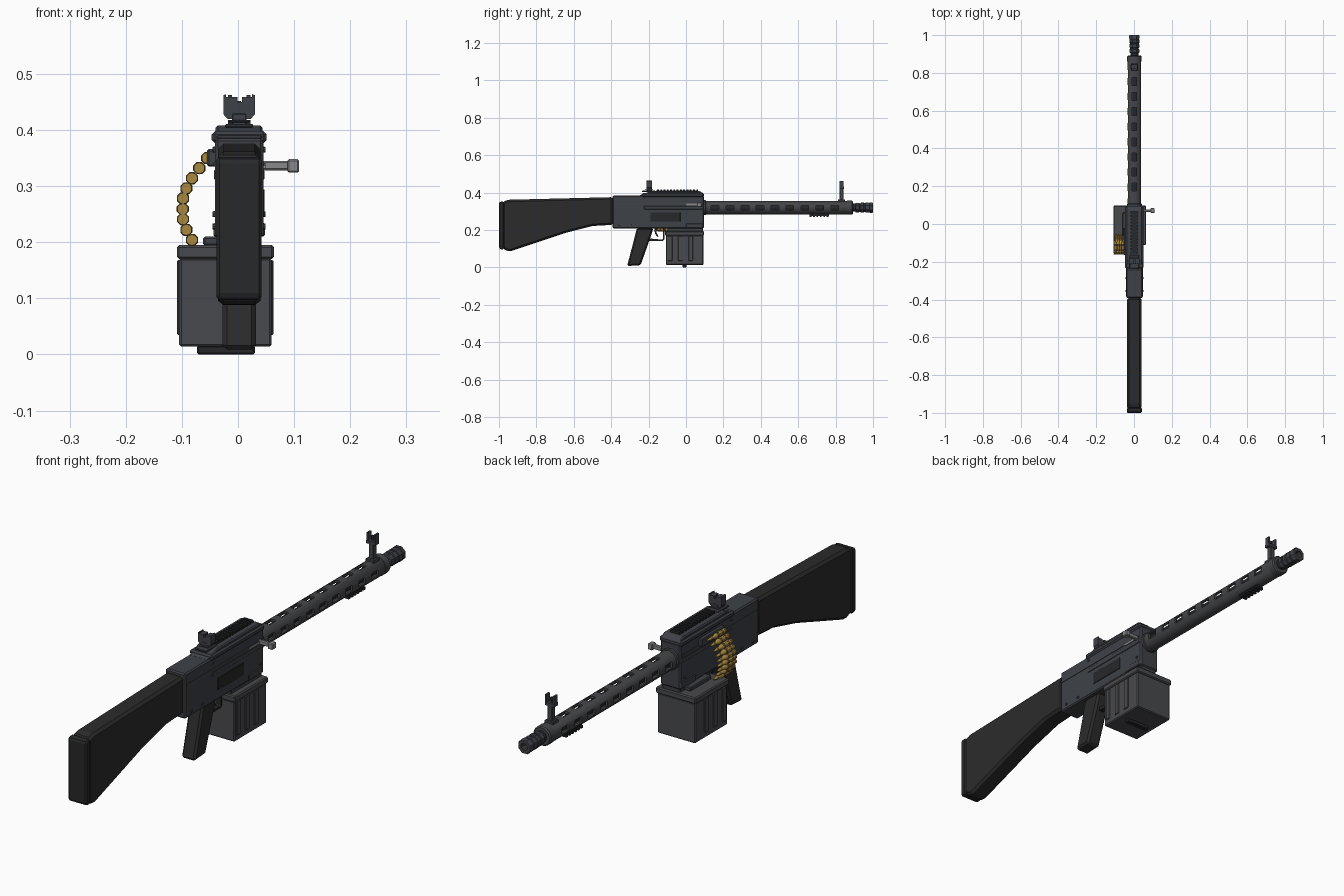
import bpy, bmesh, math
from mathutils import Matrix, Vector

if "Cube" in bpy.data.objects:
    bpy.data.objects.remove(bpy.data.objects["Cube"])

CX, BZ = 0.002, 0.32          # centre plane and bore height


def mat(name, r, g, b):
    m = bpy.data.materials.new(name)
    m.diffuse_color = (r, g, b, 1)
    m.use_nodes = True
    m.node_tree.nodes["Principled BSDF"].inputs["Base Color"].default_value = m.diffuse_color
    return m


STEEL = mat("steel", .048, .053, .062)
DARK = mat("dark_steel", .02, .021, .023)
POLY = mat("polymer", .024, .024, .025)
BOX = mat("box_paint", .066, .067, .074)
BARREL = mat("barrel_steel", .06, .061, .066)
LIGHT = mat("bare_metal", .25, .25, .26)
BRASS = mat("brass", .40, .25, .05)
LINK = mat("links", .15, .10, .04)


def finish(name, bm, m, bevel=0, smooth=False):
    bmesh.ops.recalc_face_normals(bm, faces=bm.faces)
    me = bpy.data.meshes.new(name)
    bm.to_mesh(me)
    bm.free()
    ob = bpy.data.objects.new(name, me)
    bpy.context.collection.objects.link(ob)
    me.materials.append(m)
    if bevel:
        b = ob.modifiers.new("bevel", 'BEVEL')
        b.width, b.segments, b.limit_method = bevel, 1, 'ANGLE'
    if smooth:
        bpy.ops.object.select_all(action='DESELECT')
        ob.select_set(True)
        bpy.context.view_layer.objects.active = ob
        bpy.ops.object.shade_smooth_by_angle(angle=math.radians(35))
    return ob


def boxes(name, m, *bounds, bevel=0):
    """One object from boxes (x0, x1, y0, y1, z0, z1)."""
    bm = bmesh.new()
    for x0, x1, y0, y1, z0, z1 in bounds:
        c = Matrix.Translation(((x0 + x1) / 2, (y0 + y1) / 2, (z0 + z1) / 2))
        bmesh.ops.create_cube(bm, size=1, matrix=c @ Matrix.Diagonal((x1 - x0, y1 - y0, z1 - z0, 1)))
    return finish(name, bm, m, bevel)


def prism(name, m, pts, half, bevel=0, axis='x', at=0.0):
    """Extrude a (y,z) profile across x, or an (x,z) profile along y."""
    bm = bmesh.new()
    if axis == 'x':
        vs = [bm.verts.new((CX - half, a, b)) for a, b in pts]
        d = Vector((2 * half, 0, 0))
    else:
        vs = [bm.verts.new((CX + a, at - half, b)) for a, b in pts]
        d = Vector((0, 2 * half, 0))
    r = bmesh.ops.extrude_face_region(bm, geom=[bm.faces.new(vs)])
    bmesh.ops.translate(bm, vec=d, verts=[v for v in r['geom'] if isinstance(v, bmesh.types.BMVert)])
    bmesh.ops.recalc_face_normals(bm, faces=bm.faces)
    return finish(name, bm, m, bevel)


def lathe(name, m, prof, centres=((CX, BZ),), n=16, closed=False):
    """Revolve a (y, radius) profile about y, at each (x, z) centre."""
    bm = bmesh.new()
    for cx, cz in centres:
        rings = []
        for y, r in prof:
            rings.append([bm.verts.new((cx + r * math.cos((i + .5) * math.tau / n), y,
                                        cz + r * math.sin((i + .5) * math.tau / n))) for i in range(n)])
        pairs = list(zip(rings, rings[1:])) + ([(rings[-1], rings[0])] if closed else [])
        for a, b in pairs:
            for i in range(n):
                bm.faces.new((a[i], a[(i + 1) % n], b[(i + 1) % n], b[i]))
        if not closed:
            bm.faces.new(rings[0])
            bm.faces.new(rings[-1])
    return finish(name, bm, m, smooth=True)


# stock and butt plate
prism("stock", POLY, [(-.98, .352), (-.95, .362), (-.39, .376), (-.39, .228), (-.50, .222), (-.645, .185),
                      (-.945, .085), (-.98, .10)], .038, .010)
prism("butt_plate", DARK, [(-1, .105), (-1, .345), (-.993, .352), (-.973, .352), (-.973, .097), (-.993, .097)],
      .040, .005)

# receiver, feed cover, top plate
boxes("receiver", STEEL, (CX - .043, CX + .043, -.392, .095, .208, .385), bevel=.005)
boxes("feed_cover", STEEL, (CX - .049, CX + .049, -.235, .095, .376, .398), bevel=.006)
prism("cover_top", STEEL, [(-.252, .384), (-.19, .408), (.075, .408), (.092, .396), (.092, .384)], .042, .004)
boxes("front_trunnion", STEEL, (CX - .046, CX + .046, .0, .09, .21, .235), (CX - .045, CX + .045, -.225, .09, .31, .33),
      bevel=.003)

# mirrored side details
for side, s in (("right", 1), ("left", -1)):
    def sx(a, b):
        return tuple(sorted((CX + s * a, CX + s * b)))
    boxes(side + "_side_rib", BARREL, (*sx(.04, .0455), -.385, .085, .336, .342))
    bm = bmesh.new()
    for y, z in ((-.355, .228), (-.285, .228), (.07, .25), (-.22, .365)):
        bmesh.ops.create_cone(bm, cap_ends=True, segments=8, radius1=.006, radius2=.005, depth=.008,
                              matrix=Matrix.Translation((CX + s * .043, y, z)) @ Matrix.Rotation(s * math.pi / 2, 4, 'Y'))
    finish(side + "_rivets", bm, BARREL)
boxes("ejection_port", DARK, (CX + .04, CX + .0455, -.19, -.03, .246, .294), bevel=.001)

# charging handle
boxes("charging_handle", LIGHT, (CX + .04, .095, .064, .078, .328, .345), (.088, .109, .058, .084, .324, .348), bevel=.003)
boxes("handle_slot", LIGHT, (CX + .04, CX + .047, .0, .075, .331, .341))

# top rail with teeth
boxes("top_rail", DARK, (CX - .016, CX + .016, -.16, .06, .404, .411),
      *[(CX - .02, CX + .02, -.155 + i * .0175, -.145 + i * .0175, .408, .418) for i in range(13)])

# rear sight
boxes("rear_sight_base", STEEL, (CX - .025, CX + .025, -.235, -.165, .404, .411),
      (CX - .013, CX + .013, -.212, -.182, .408, .43), (CX - .02, CX + .02, -.218, -.176, .413, .418), bevel=.002)
notch = [(-.028, .462), (-.028, .428), (-.021, .42), (.021, .42), (.028, .428), (.028, .462), (.023, .464),
         (.023, .459), (.005, .459), (.005, .450), (-.003, .450), (-.003, .459), (-.023, .459), (-.023, .464)]
prism("rear_sight", STEEL, notch, .014, axis='y', at=-.197)

# slotted barrel jacket
jacket = lathe("barrel_jacket", BARREL, [(.09, .037), (.885, .037), (.89, .034), (.89, .028), (.09, .028)], closed=True)
cuts = []
for i in range(9):
    y = .155 + i * .08
    for s in (1, -1):
        x0, x1 = sorted((CX + s * .022, CX + s * .06))
        cuts.append((x0, x1, y - .021, y + .021, BZ - .012, BZ + .012))
    if i < 9:
        cuts.append((CX - .012, CX + .012, y + .019, y + .061 if i < 8 else y + .03, BZ + .022, BZ + .06))
cutter = boxes("slot_cutter", DARK, *cuts)
cutter.hide_render = True
cutter.hide_set(True)
b = jacket.modifiers.new("slots", 'BOOLEAN')
b.operation, b.solver, b.object = 'DIFFERENCE', 'EXACT', cutter
lathe("barrel", DARK, [(.09, .022), (.92, .022)])
lathe("barrel_collar", STEEL, [(.09, .041), (.105, .041), (.108, .036)])
lathe("jacket_cap", BARREL, [(.86, .0385), (.887, .0385), (.892, .034), (.892, .02)])

# muzzle device with ribs and open bore
lathe("muzzle_device", STEEL, [(.905, .022), (.908, .028), (.925, .028), (.927, .025), (.933, .025), (.935, .029),
                               (.95, .029), (.952, .026), (.958, .026), (.96, .029), (.975, .029), (.977, .027),
                               (.981, .027), (.983, .03), (.996, .03), (1, .027), (1, .014), (.95, .014)], n=8)

# front sight
boxes("front_sight_post", BARREL, (CX - .018, CX + .018, .812, .85, .348, .364),
      (CX - .01, CX + .01, .822, .842, .36, .428), bevel=.002)
boxes("front_sight_ears", STEEL, (CX - .02, CX + .02, .82, .844, .42, .432),
      (CX - .02, CX - .013, .822, .842, .43, .462), (CX + .013, CX + .02, .822, .842, .43, .462),
      (CX - .003, CX + .003, .829, .835, .43, .452))

# lower rail
boxes("lower_rail", DARK, (CX - .012, CX + .012, .66, .765, .276, .288),
      *[(CX - .017, CX + .017, .66 + i * .0185, .67 + i * .0185, .270, .281) for i in range(6)])

# grip, trigger and guard
prism("grip", POLY, [(-.262, .212), (-.175, .212), (-.182, .185), (-.208, .11), (-.243, .012), (-.315, .008),
                     (-.288, .11)], .030, .008)
prism("trigger_guard", DARK, [(-.215, .15), (-.205, .142), (-.125, .142), (-.115, .152), (-.115, .21), (-.122, .21),
                              (-.122, .154), (-.128, .149), (-.215, .157)], .010)
prism("trigger", DARK, [(-.17, .21), (-.157, .21), (-.157, .185), (-.146, .162), (-.152, .162), (-.166, .182)], .005)

# ammunition box: body, lid, ribs, foot
boxes("ammo_box", BOX, (-.105, .060, -.108, .093, .014, .172), bevel=.004)
boxes("ammo_box_lid", BOX, (-.109, .064, -.112, .097, .170, .195), bevel=.004)
boxes("ammo_box_ribs", BOX, *[(x0, x1, y - .012, y + .012, .035, .168)
                              for x0, x1 in ((.058, .0635), (-.1085, -.103)) for y in (-.085, -.03, .025)], bevel=.002)
boxes("ammo_box_foot", DARK, (-.073, .03, -.018, .002, 0, .016), bevel=.003)
boxes("box_mount", STEEL, (-.036, .04, -.10, .09, .19, .212), (-.062, -.035, -.07, .06, .194, .210), bevel=.003)
boxes("feed_tray", STEEL, (-.055, -.03, -.165, -.02, .335, .366), bevel=.003)

# cartridge belt hanging in an arc from feed tray to box
belt = [(-.055, .350), (-.069, .332), (-.082, .314), (-.092, .296), (-.098, .278), (-.0985, .259),
        (-.098, .241), (-.092, .222), (-.082, .204)]
lathe("cartridges", BRASS, [(-.162, .010), (-.157, .010), (-.155, .0085), (-.152, .011), (-.098, .0105),
                            (-.090, .0065), (-.078, .0065), (-.062, .0045), (-.053, .0015)], belt, n=10)
lathe("belt_links", LINK, [(-.142, .0117), (-.133, .0117), (-.131, .0107), (-.117, .0107), (-.115, .0117),
                           (-.106, .0117)], belt, n=8)
